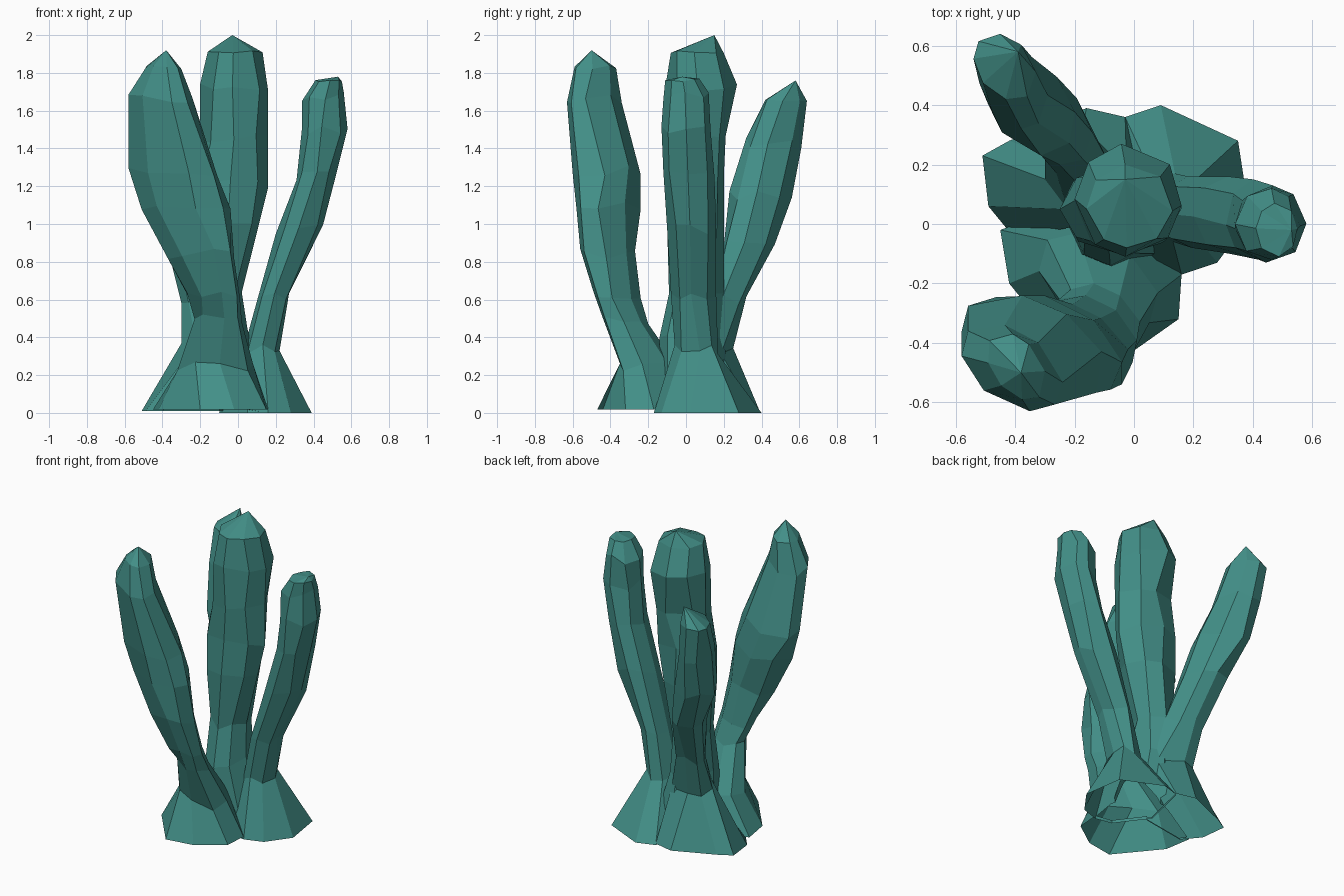
import bpy
import bmesh
import random
from math import cos, sin, tau

random.seed(11)

cube = bpy.data.objects.get("Cube")
if cube:
    bpy.data.objects.remove(cube, do_unlink=True)

# One flat teal colour for the whole coral
teal = bpy.data.materials.new("teal coral")
teal.use_nodes = True
teal_colour = (0.055, 0.275, 0.245, 1)
teal.diffuse_color = teal_colour
shader = next(node for node in teal.node_tree.nodes if node.type == "BSDF_PRINCIPLED")
shader.inputs["Base Color"].default_value = teal_colour
shader.inputs["Roughness"].default_value = 0.9

SIDES = 8


def fit(values, low, high):
    """Stretch values so they span exactly from low to high."""
    smallest, largest = min(values), max(values)
    return [low + (value - smallest) / (largest - smallest) * (high - low) for value in values]


def section_ring(z, left, right, front, back, slant, rough):
    """Irregular polygon filling a rectangle; slant pulls it towards one diagonal."""
    angles = [tau * (i + random.uniform(-0.2, 0.2)) / SIDES for i in range(SIDES)]
    xs = fit([cos(angle) - slant * sin(angle) for angle in angles], left, right)
    ys = fit([sin(angle) - slant * cos(angle) for angle in angles], front, back)
    return [(x, y, z + random.uniform(-rough, rough)) for x, y in zip(xs, ys)]


def branch(name, foot_height, foot, sections, tip, slant=0):
    """Skin a flared foot and a stack of sections up to a tip as a closed solid.

    Each section is height, lowest x, highest x, lowest y, highest y.
    """
    rings = [[(x, y, foot_height) for x, y in foot]]
    for index, section in enumerate(sections):
        last = index == len(sections) - 1
        rings.append(section_ring(*section, slant, rough=0.01 if last else 0.03))

    bm = bmesh.new()
    loops = [[bm.verts.new(point) for point in ring] for ring in rings]
    bm.faces.new(loops[0])
    for lower, upper in zip(loops, loops[1:]):
        for i in range(SIDES):
            j = (i + 1) % SIDES
            bm.faces.new((lower[i], lower[j], upper[j], upper[i]))
    peak = bm.verts.new(tip)
    top = loops[-1]
    for i in range(SIDES):
        bm.faces.new((top[i], top[(i + 1) % SIDES], peak))
    bmesh.ops.recalc_face_normals(bm, faces=bm.faces[:])

    mesh = bpy.data.meshes.new(name)
    bm.to_mesh(mesh)
    bm.free()
    mesh.materials.append(teal)
    obj = bpy.data.objects.new(name, mesh)
    bpy.context.scene.collection.objects.link(obj)
    return obj


# Leaning front branch, the thickest one
front_branch = branch("front_branch", .018, [
    (.16, -.17), (0, .03), (-.25, .05), (-.45, -.02),
    (-.42, -.2), (-.2, -.47), (-.02, -.44), (.15, -.32),
], [
    (.25, -.32, .08, -.35, -.03),
    (.5, -.23, .02, -.44, -.2),
    (.62, -.27, .01, -.49, -.24),
    (.84, -.37, -.02, -.56, -.27),
    (1.1, -.51, -.04, -.58, -.24),
    (1.28, -.58, -.11, -.6, -.24),
    (1.66, -.58, -.24, -.63, -.34),
    (1.83, -.49, -.3, -.59, -.37),
], (-.38, -.5, 1.92), slant=.22)

# Upright middle branch, the tallest one
middle_branch = branch("middle_branch", .026, [
    (.15, .05), (.1, .2), (-.05, .25), (-.2, .2),
    (-.25, .05), (-.2, -.1), (-.05, -.15), (.1, -.1),
], [
    (.42, -.22, .05, -.14, .2),
    (.66, -.2, .02, -.09, .2),
    (.98, -.24, .11, -.1, .2),
    (1.22, -.25, .16, -.09, .2),
    (1.46, -.2, .16, -.1, .21),
    (1.72, -.2, .16, -.11, .27),
    (1.91, -.16, .13, -.08, .2),
], (-.03, .15, 2))

# Slim side branch with a blunt top
side_branch = branch("side_branch", 0, [
    (.39, .02), (.35, .28), (.09, .4), (-.03, .36),
    (-.1, .05), (.05, -.15), (.16, -.17), (.28, -.13),
], [
    (.34, .03, .22, -.06, .17),
    (.62, .1, .27, -.08, .16),
    (.97, .2, .45, -.1, .16),
    (1.25, .31, .52, -.12, .15),
    (1.5, .34, .58, -.13, .13),
    (1.67, .34, .56, -.12, .12),
    (1.76, .41, .55, -.11, .07),
], (.53, -.02, 1.78))

# Back branch, leaning outward to a pointed tip
back_branch = branch("back_branch", .01, [
    (.05, .2), (-.03, .36), (-.16, .39), (-.42, .28),
    (-.51, .23), (-.49, .06), (-.4, -.05), (-.1, 0),
], [
    (.34, -.3, .02, .01, .25),
    (.6, -.3, -.08, .13, .32),
    (.9, -.38, -.14, .2, .47),
    (1.15, -.49, -.2, .23, .56),
    (1.43, -.52, -.29, .32, .61),
    (1.65, -.54, -.33, .42, .64),
], (-.39, .58, 1.76), slant=.15)

# Fuse the branches into one skin
others = [middle_branch, side_branch, back_branch]
for other in others:
    union = front_branch.modifiers.new("join " + other.name, "BOOLEAN")
    union.operation = "UNION"
    union.solver = "EXACT"
    union.object = other
fused = bpy.data.meshes.new_from_object(
    front_branch.evaluated_get(bpy.context.evaluated_depsgraph_get()))
for part in [front_branch] + others:
    bpy.data.objects.remove(part, do_unlink=True)

# Open the underside so the cluster is a hollow shell
bm = bmesh.new()
bm.from_mesh(fused)
underside = [face for face in bm.faces
             if face.normal.z < -0.95 and face.calc_center_median().z < 0.05]
bmesh.ops.delete(bm, geom=underside, context="FACES")
bm.to_mesh(fused)
bm.free()
coral = bpy.data.objects.new("coral_cluster", fused)
bpy.context.scene.collection.objects.link(coral)
